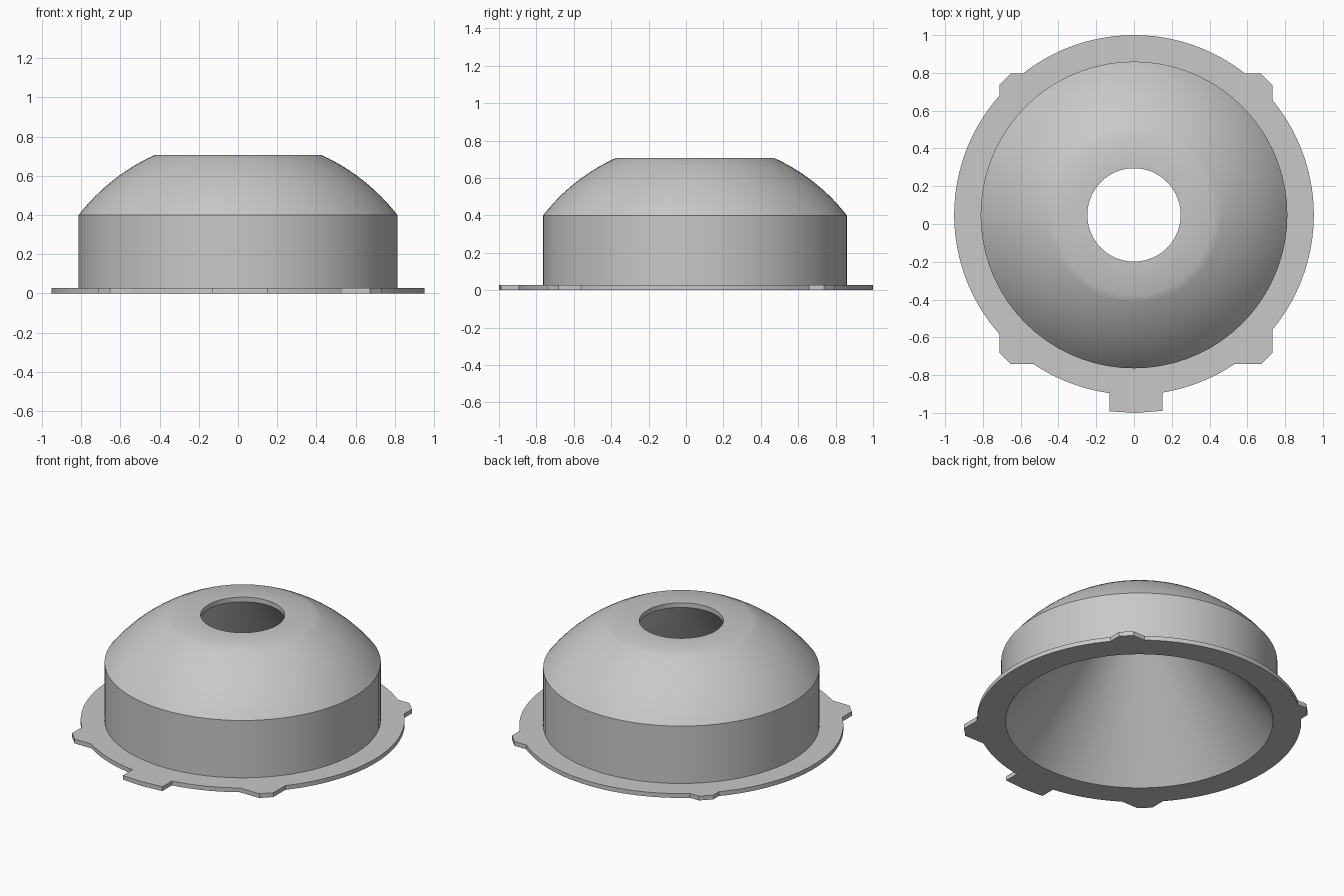
import bpy
import bmesh
from math import sin, cos, pi, sqrt, atan2

SEGMENTS = 72
CENTRE_Y = 0.048      # round parts sit slightly behind the origin
FLANGE_R = 0.952
FLANGE_TOP = 0.028
DRUM_R = 0.812
DRUM_TOP = 0.40
TOP_R, TOP_Z = 0.425, 0.706
HOLE_R = 0.247

cube = bpy.data.objects.get("Cube")
if cube:
    bpy.data.objects.remove(cube, do_unlink=True)

grey = bpy.data.materials.new("plain grey")
grey.use_nodes = True
colour = (0.58, 0.58, 0.58, 1)
grey.diffuse_color = colour
grey.node_tree.nodes["Principled BSDF"].inputs["Base Color"].default_value = colour


def dome_profile(steps=12):
    """Circular arc from the flat top down to the drum edge."""
    zc = (TOP_R**2 + TOP_Z**2 - DRUM_R**2 - DRUM_TOP**2) / (2 * (TOP_Z - DRUM_TOP))
    radius = sqrt(DRUM_R**2 + (DRUM_TOP - zc)**2)
    a0 = atan2(TOP_R, TOP_Z - zc)
    a1 = atan2(DRUM_R, DRUM_TOP - zc)
    angles = [a0 + (a1 - a0) * i / steps for i in range(steps + 1)]
    return [(radius * sin(a), zc + radius * cos(a)) for a in angles]


def arc_y(x, radius=FLANGE_R):
    return sqrt(radius**2 - x**2)


def flange_outline():
    """Disc with four chamfered corner tabs and one front tab, about its own centre."""
    tabs = []
    chamfer = 0.06
    for x in (-0.712, 0.732):
        for y in (-0.742, 0.797):
            sx = 1 if x > 0 else -1
            sy = 1 if y > 0 else -1
            v = y - CENTRE_Y
            tabs.append([(sx * arc_y(v), v), (x - sx * chamfer, v),
                         (x, v - sy * chamfer), (x, sy * arc_y(x))])
    left, right = -0.13, 0.15
    outer = 1.0 + CENTRE_Y
    tabs.append([(left, -arc_y(left)), (left, -arc_y(left, outer)), (0.01, -outer),
                 (right, -arc_y(right, outer)), (right, -arc_y(right))])

    points = [p for tab in tabs for p in tab]
    spans = []
    for tab in tabs:
        a = [atan2(y, x) for x, y in tab]
        spans.append((min(a) - 0.01, max(a) + 0.01))
    count = SEGMENTS * 2
    for i in range(count):
        a = -pi + 2 * pi * (i + 0.5) / count
        if not any(lo < a < hi for lo, hi in spans):
            points.append((FLANGE_R * cos(a), FLANGE_R * sin(a)))
    return sorted(points, key=lambda p: atan2(p[1], p[0]))


bm = bmesh.new()


def add_loop(points, z):
    return [bm.verts.new((x, y + CENTRE_Y, z)) for x, y in points]


def ring(radius, z):
    turns = [2 * pi * i / SEGMENTS for i in range(SEGMENTS)]
    return add_loop([(radius * cos(a), radius * sin(a)) for a in turns], z)


def bridge(a, b):
    n = len(a)
    for i in range(n):
        j = (i + 1) % n
        bm.faces.new((a[i], a[j], b[j], b[i]))


def loop_edges(loop):
    pairs = zip(loop, loop[1:] + loop[:1])
    return [bm.edges.get(p) or bm.edges.new(p) for p in pairs]


# Body: conical inside, hole lip, flat top, dome and drum
profile = [(0.786, 0), (HOLE_R, TOP_Z - 0.03), (HOLE_R, TOP_Z)]
profile += dome_profile() + [(DRUM_R, FLANGE_TOP)]
rings = [ring(r, z) for r, z in profile]
for a, b in zip(rings, rings[1:]):
    bridge(a, b)

# Flange: tabbed rim joined to the body above and below
outline = flange_outline()
low = add_loop(outline, 0)
high = add_loop(outline, FLANGE_TOP)
bridge(low, high)
for rim, inner in ((low, rings[0]), (high, rings[-1])):
    bmesh.ops.triangle_fill(bm, use_beauty=True, use_dissolve=False,
                            edges=loop_edges(rim) + loop_edges(inner))

bmesh.ops.recalc_face_normals(bm, faces=bm.faces[:])
mesh = bpy.data.meshes.new("flanged_dome_cover")
bm.to_mesh(mesh)
bm.free()
mesh.materials.append(grey)

cover = bpy.data.objects.new("flanged_dome_cover", mesh)
bpy.context.collection.objects.link(cover)
bpy.ops.object.select_all(action="DESELECT")
cover.select_set(True)
bpy.context.view_layer.objects.active = cover
bpy.ops.object.shade_smooth_by_angle(angle=pi / 6)
